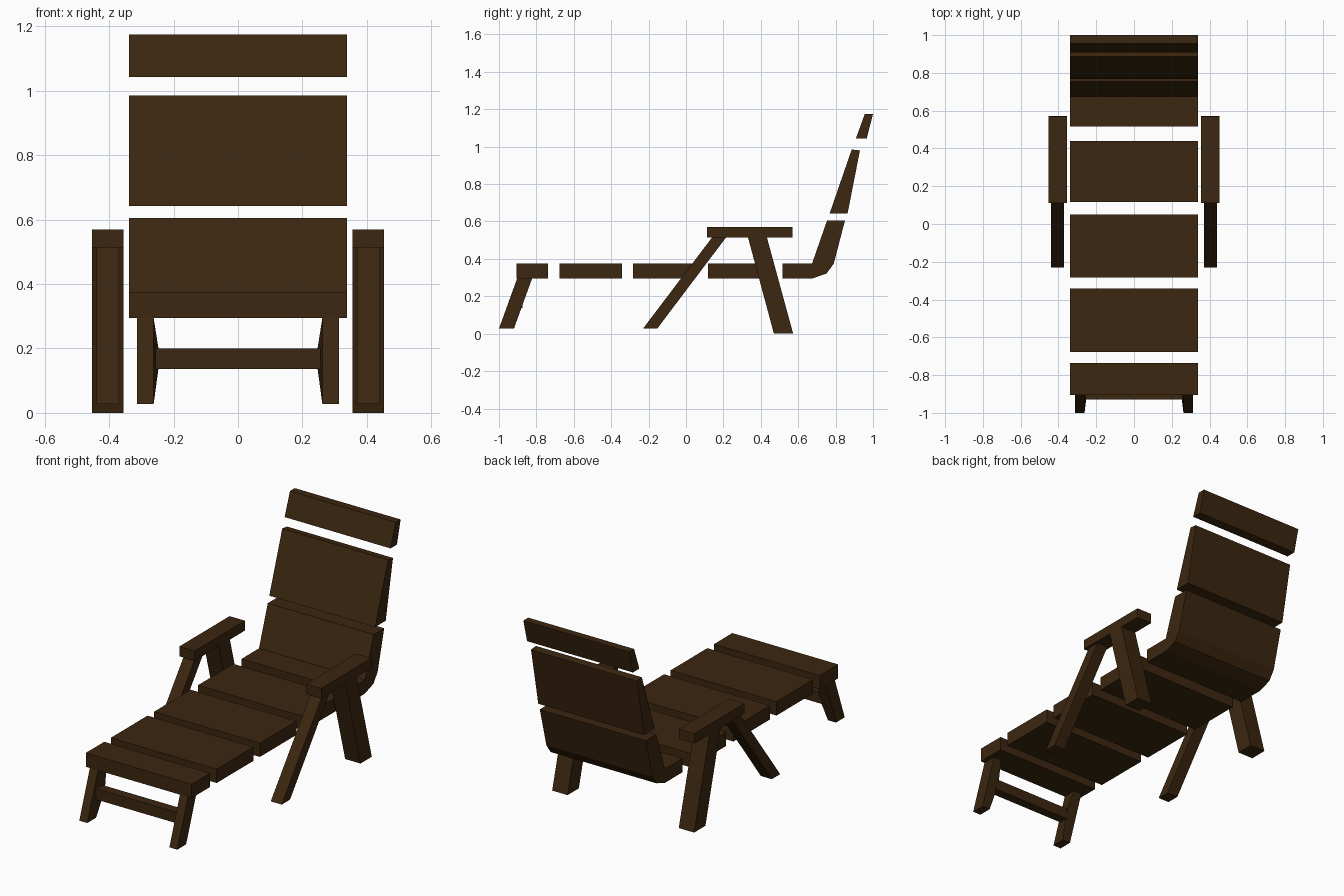
import bpy, bmesh

if "Cube" in bpy.data.objects:
    bpy.data.objects.remove(bpy.data.objects["Cube"])

wood = bpy.data.materials.new("dark brown wood")
wood.diffuse_color = (0.045, 0.02, 0.005, 1)
wood.use_nodes = True
wood.node_tree.nodes["Principled BSDF"].inputs["Base Color"].default_value = wood.diffuse_color


def finish(name, bm):
    bmesh.ops.recalc_face_normals(bm, faces=bm.faces)
    mesh = bpy.data.meshes.new(name)
    bm.to_mesh(mesh)
    bm.free()
    mesh.materials.append(wood)
    obj = bpy.data.objects.new(name, mesh)
    bpy.context.collection.objects.link(obj)
    return obj


def extrude_profile(name, profile, x0, x1):
    """Side profile of (y, z) points extruded from x0 to x1."""
    bm = bmesh.new()
    face = bm.faces.new([bm.verts.new((x0, y, z)) for y, z in profile])
    out = bmesh.ops.extrude_face_region(bm, geom=[face])
    verts = [v for v in out["geom"] if isinstance(v, bmesh.types.BMVert)]
    bmesh.ops.translate(bm, verts=verts, vec=(x1 - x0, 0, 0))
    return finish(name, bm)


def box_profile(y0, y1, z0, z1):
    return [(y0, z0), (y1, z0), (y1, z1), (y0, z1)]


def mirror(obj):
    obj.modifiers.new("mirror", 'MIRROR').use_axis[0] = True


W = 0.338

# Flat seat and leg-rest panels
for i, (y0, y1) in enumerate([(-0.905, -0.737), (-0.677, -0.342),
                              (-0.283, 0.05), (0.117, 0.44)]):
    extrude_profile(f"seat_panel_{i + 1}", box_profile(y0, y1, 0.295, 0.375), -W, W)

# Bent panel joining seat and back
extrude_profile("bent_panel", [
    (0.515, 0.295), (0.675, 0.295), (0.752, 0.322), (0.79, 0.375),
    (0.85, 0.605), (0.754, 0.605), (0.674, 0.375), (0.515, 0.375)], -W, W)

# Back panel and headrest
extrude_profile("back_panel", [
    (0.768, 0.643), (0.864, 0.643), (0.93, 0.98), (0.886, 0.985)], -W, W)
extrude_profile("headrest", [
    (0.908, 1.043), (0.966, 1.043), (1.0, 1.175), (0.956, 1.175)], -W, W)

# Armrests with their splayed legs
mirror(extrude_profile("armrest", box_profile(0.112, 0.57, 0.513, 0.57), 0.355, 0.453))
mirror(extrude_profile("arm_front_leg", [
    (-0.23, 0.027), (-0.154, 0.027), (0.213, 0.513), (0.138, 0.513)], 0.37, 0.44))
mirror(extrude_profile("arm_rear_leg", [
    (0.47, 0.0), (0.573, 0.0), (0.433, 0.513), (0.332, 0.513)], 0.355, 0.453))

# Foot legs: slanted, thickened on the inner back edge at the crossbar
bm = bmesh.new()
rings = []
for z, inner in [(0.027, 0.262), (0.137, 0.247), (0.2, 0.247), (0.295, 0.262)]:
    y = -1.0 + (z - 0.027) / 0.268 * 0.097
    rings.append([bm.verts.new(p) for p in [
        (0.313, y, z), (0.262, y, z), (inner, y + 0.08, z), (0.313, y + 0.08, z)]])
for a, b in zip(rings, rings[1:]):
    for k in range(4):
        n = (k + 1) % 4
        bm.faces.new((a[k], a[n], b[n], b[k]))
bm.faces.new(rings[0])
bm.faces.new(rings[-1])
mirror(finish("foot_leg", bm))

# Crossbar between the foot legs
extrude_profile("foot_crossbar", box_profile(-0.928, -0.873, 0.137, 0.2), -0.256, 0.256)
